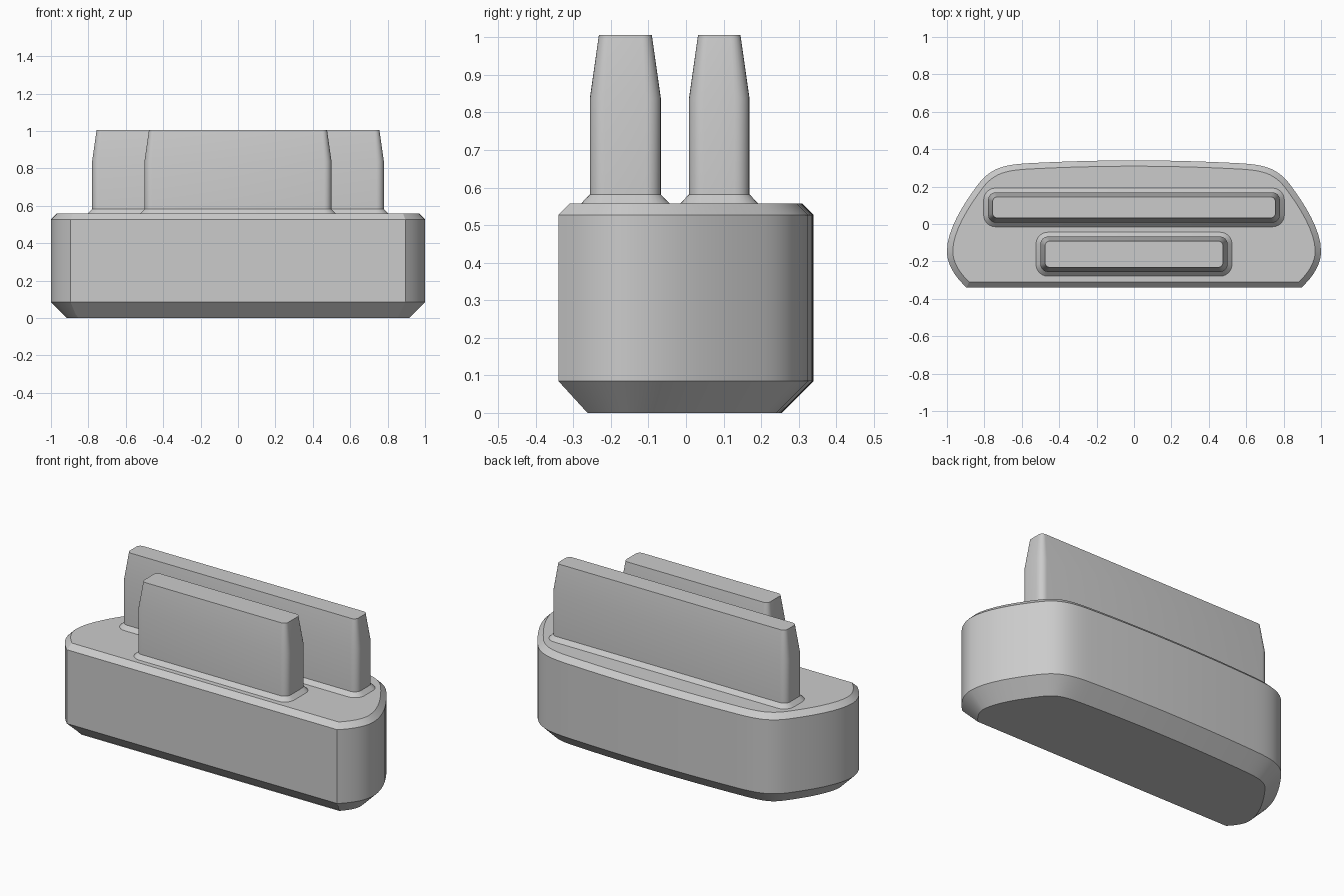
import bpy, bmesh, math
from mathutils import Vector

if "Cube" in bpy.data.objects:
    bpy.data.objects.remove(bpy.data.objects["Cube"])

grey = bpy.data.materials.new("plain grey")
grey.diffuse_color = (0.6, 0.6, 0.6, 1)
grey.use_nodes = True
grey.node_tree.nodes["Principled BSDF"].inputs["Base Color"].default_value = grey.diffuse_color


def loft(name, rings):
    """Skin stacked (outline, z) rings, cap both ends."""
    bm = bmesh.new()
    loops = [[bm.verts.new((p[0], p[1], z)) for p in pts] for pts, z in rings]
    n = len(loops[0])
    for a, b in zip(loops, loops[1:]):
        for i in range(n):
            j = (i + 1) % n
            bm.faces.new((a[i], a[j], b[j], b[i]))
    bm.faces.new(loops[0][::-1])
    bm.faces.new(loops[-1])
    bmesh.ops.recalc_face_normals(bm, faces=bm.faces)
    mesh = bpy.data.meshes.new(name)
    bm.to_mesh(mesh)
    bm.free()
    mesh.materials.append(grey)
    obj = bpy.data.objects.new(name, mesh)
    bpy.context.collection.objects.link(obj)
    bpy.context.view_layer.objects.active = obj
    obj.select_set(True)
    bpy.ops.object.shade_smooth_by_angle(angle=math.radians(25))
    obj.select_set(False)
    return obj


def bezier(a, b, c, d, n):
    a, b, c, d = map(Vector, (a, b, c, d))
    return [a * (1-t)**3 + b * 3*t*(1-t)**2 + c * 3*t*t*(1-t) + d * t**3
            for t in (i / n for i in range(n))]


def inset(pts, d):
    """Mitred inward offset of a counter-clockwise outline."""
    out = []
    for i, p in enumerate(pts):
        e1 = (p - pts[i - 1]).normalized()
        e2 = (pts[(i + 1) % len(pts)] - p).normalized()
        n1, n2 = Vector((-e1.y, e1.x)), Vector((-e2.y, e2.x))
        out.append(p + (n1 + n2) * (d / (1 + n1.dot(n2))))
    return out


def rounded_rect(x, y0, y1, r, n=6):
    pts = []
    corners = ((x-r, y0+r, -90), (x-r, y1-r, 0), (r-x, y1-r, 90), (r-x, y0+r, 180))
    for cx, cy, start in corners:
        for i in range(n + 1):
            a = math.radians(start + 90 * i / n)
            pts.append((cx + r * math.cos(a), cy + r * math.sin(a)))
    return pts


# Body: flat front, bulging sides, gently arched back, chamfered top and bottom
half = (bezier((0.895, -0.34), (0.96, -0.28), (1.0, -0.215), (1.0, -0.145), 10)
        + bezier((1.0, -0.145), (1.0, -0.03), (0.91, 0.11), (0.835, 0.21), 8)
        + bezier((0.835, 0.21), (0.765, 0.303), (0.69, 0.318), (0.56, 0.325), 12)
        + bezier((0.56, 0.325), (0.37, 0.335), (0.19, 0.34), (0, 0.34), 8))
outline = half + [Vector((0, 0.34))] + [Vector((-p.x, p.y)) for p in reversed(half)]
loft("body", [(inset(outline, 0.085), 0), (outline, 0.085),
              (outline, 0.527), (inset(outline, 0.031), 0.558)])


# Blades: flared foot, straight shank, tapered tip
def blade(name, x, y0, y1):
    foot = rounded_rect(x + 0.024, y0 - 0.023, y1 + 0.023, 0.063)
    shank = rounded_rect(x, y0, y1, 0.04)
    tip = rounded_rect(x - 0.024, y0 + 0.024, y1 - 0.024, 0.026)
    loft(name, [(foot, 0.55), (foot, 0.558), (shank, 0.582), (shank, 0.838), (tip, 1.006)])


blade("long_blade", 0.78, 0.008, 0.169)
blade("short_blade", 0.5, -0.256, -0.067)
